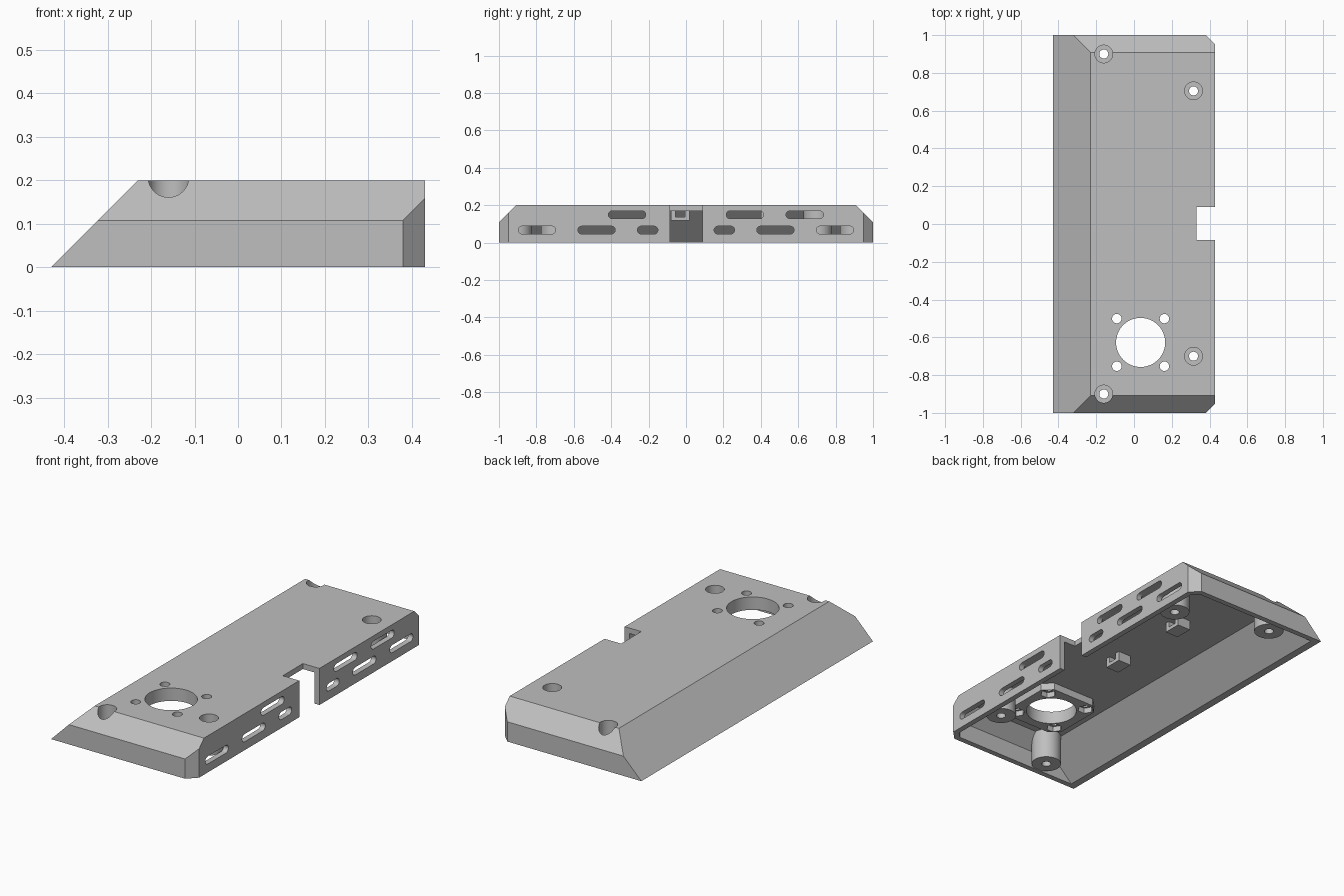
import bpy
import bmesh
from math import cos, sin, pi, radians
from mathutils import Matrix, Vector

if "Cube" in bpy.data.objects:
    bpy.data.objects.remove(bpy.data.objects["Cube"], do_unlink=True)

grey = bpy.data.materials.new("plain grey")
grey.use_nodes = True
grey.diffuse_color = (0.52, 0.52, 0.52, 1)
grey.node_tree.nodes["Principled BSDF"].inputs["Base Color"].default_value = (0.52, 0.52, 0.52, 1)

WALL = 0.03
TOP = 0.2


def to_object(name, bm):
    bmesh.ops.recalc_face_normals(bm, faces=bm.faces)
    mesh = bpy.data.meshes.new(name)
    bm.to_mesh(mesh)
    bm.free()
    mesh.materials.append(grey)
    ob = bpy.data.objects.new(name, mesh)
    bpy.context.collection.objects.link(ob)
    return ob


def body(name, inset, floor):
    """Block trimmed by the outer planes, each moved inwards by inset."""
    bm = bmesh.new()
    bmesh.ops.create_cube(bm, size=6)
    planes = [((0, 0, floor), (0, 0, -1)), ((0, 0, TOP - inset), (0, 0, 1)),
              ((0.43 - inset, 0, 0), (1, 0, 0))]
    sloped = [((-0.43, 0, 0), (-1, 0, 1))]
    for s in (-1, 1):
        planes.append(((0, s * (1 - inset), 0), (0, s, 0)))
        sloped += [((0, s, 0.108), (0, s, 1)), ((0.38, s, 0), (1, s, 0))]
    for co, no in sloped:
        n = Vector(no).normalized()
        planes.append((Vector(co) - n * inset, n))
    for co, no in planes:
        cut = bmesh.ops.bisect_plane(bm, geom=bm.verts[:] + bm.edges[:] + bm.faces[:],
                                     plane_co=co, plane_no=no, clear_outer=True)
        edges = [e for e in cut["geom_cut"] if isinstance(e, bmesh.types.BMEdge)]
        bmesh.ops.contextual_create(bm, geom=edges)
    return to_object(name, bm)


def prism(name, points, z0, z1, matrix=Matrix()):
    bm = bmesh.new()
    face = bm.faces.new([bm.verts.new((x, y, z0)) for x, y in points])
    ext = bmesh.ops.extrude_face_region(bm, geom=[face])
    top = [v for v in ext["geom"] if isinstance(v, bmesh.types.BMVert)]
    bmesh.ops.translate(bm, verts=top, vec=(0, 0, z1 - z0))
    bm.transform(matrix)
    return to_object(name, bm)


def arc(x, y, r, n, start=0, sweep=2 * pi, closed=True):
    steps = n if closed else n - 1
    return [(x + r * cos(start + sweep * i / steps), y + r * sin(start + sweep * i / steps))
            for i in range(n)]


def cylinder(name, x, y, r, z0, z1, n=40):
    return prism(name, arc(x, y, r, n), z0, z1)


def box(name, x, y, hx, hy, z0, z1):
    return prism(name, [(x - hx, y - hy), (x + hx, y - hy), (x + hx, y + hy), (x - hx, y + hy)], z0, z1)


def combine(target, tool, operation):
    mod = target.modifiers.new(operation.lower(), "BOOLEAN")
    mod.operation, mod.solver, mod.object = operation, "EXACT", tool
    bpy.context.view_layer.objects.active = target
    bpy.ops.object.modifier_apply(modifier=mod.name)
    bpy.data.objects.remove(tool, do_unlink=True)


# Hollow shell
shell = body("cover_shell", 0, 0)
combine(shell, body("cavity", WALL, -0.2), "DIFFERENCE")

# Screw bosses, trimmed to the outer body
bosses = [(-0.16, -0.9, 0.005), (-0.16, 0.9, 0.005), (0.315, -0.7, 0.03), (0.315, 0.705, 0.03)]
for x, y, base in bosses:
    boss = cylinder("screw_boss", x, y, 0.076, base, 0.3)
    combine(boss, body("trim", 0.004, 0), "INTERSECT")
    combine(shell, boss, "UNION")

# Reinforcing plate around the large opening
px, py, half, corner = 0.035, -0.627, 0.18, 0.05
inner = half - corner
octagon = [(half, -inner), (half, inner), (inner, half), (-inner, half),
           (-half, inner), (-half, -inner), (-inner, -half), (inner, -half)]
combine(shell, prism("plate", [(px + a, py + b) for a, b in octagon], 0.13, 0.185), "UNION")

# Strap bridges under the roof
for y in (-0.03, 0.45):
    bridge = box("bridge", 0.08, y, 0.04, 0.05, 0.117, 0.185)
    combine(bridge, box("tunnel", 0.08, y, 0.1, 0.025, 0.137, 0.17), "DIFFERENCE")
    combine(shell, bridge, "UNION")

# Counterbored screw holes
for x, y, base in bosses:
    combine(shell, cylinder("counterbore", x, y, 0.047, 0.07, 0.3), "DIFFERENCE")
    combine(shell, cylinder("screw_hole", x, y, 0.024, -0.1, 0.1, 24), "DIFFERENCE")

# Large opening with four bolt holes and nut pockets
combine(shell, cylinder("opening", px, py, 0.13, -0.1, 0.3, 64), "DIFFERENCE")
for sx in (-1, 1):
    for sy in (-1, 1):
        x, y = px + sx * 0.126, py + sy * 0.126
        combine(shell, cylinder("bolt_hole", x, y, 0.025, 0.05, 0.3, 24), "DIFFERENCE")
        combine(shell, cylinder("nut_pocket", x, y, 0.041, 0.05, 0.16, 6), "DIFFERENCE")

# Cable notch in the tall side
combine(shell, box("notch", 0.43, 0.002, 0.1, 0.087, -0.1, 0.3), "DIFFERENCE")

# Two staggered rows of vent slots, mirrored about the notch
to_side = Matrix(((0, 0, 1, 0), (1, 0, 0, 0), (0, 1, 0, 0), (0, 0, 0, 1)))
rows = {0.149: [(0.215, 0.415), (0.535, 0.735)],
        0.067: [(0.15, 0.26), (0.378, 0.578), (0.697, 0.897)]}
r = 0.021
for z, spans in rows.items():
    for a, b in spans:
        for lo, hi in ((a, b), (-b, -a)):
            outline = (arc(hi - r, z, r, 10, -pi / 2, pi, False)
                       + arc(lo + r, z, r, 10, pi / 2, pi, False))
            combine(shell, prism("slot", outline, 0.393, 0.5, to_side), "DIFFERENCE")

# Smooth round walls, crisp edges
bpy.ops.object.select_all(action="DESELECT")
shell.select_set(True)
bpy.context.view_layer.objects.active = shell
bpy.ops.object.shade_smooth_by_angle(angle=radians(30))
